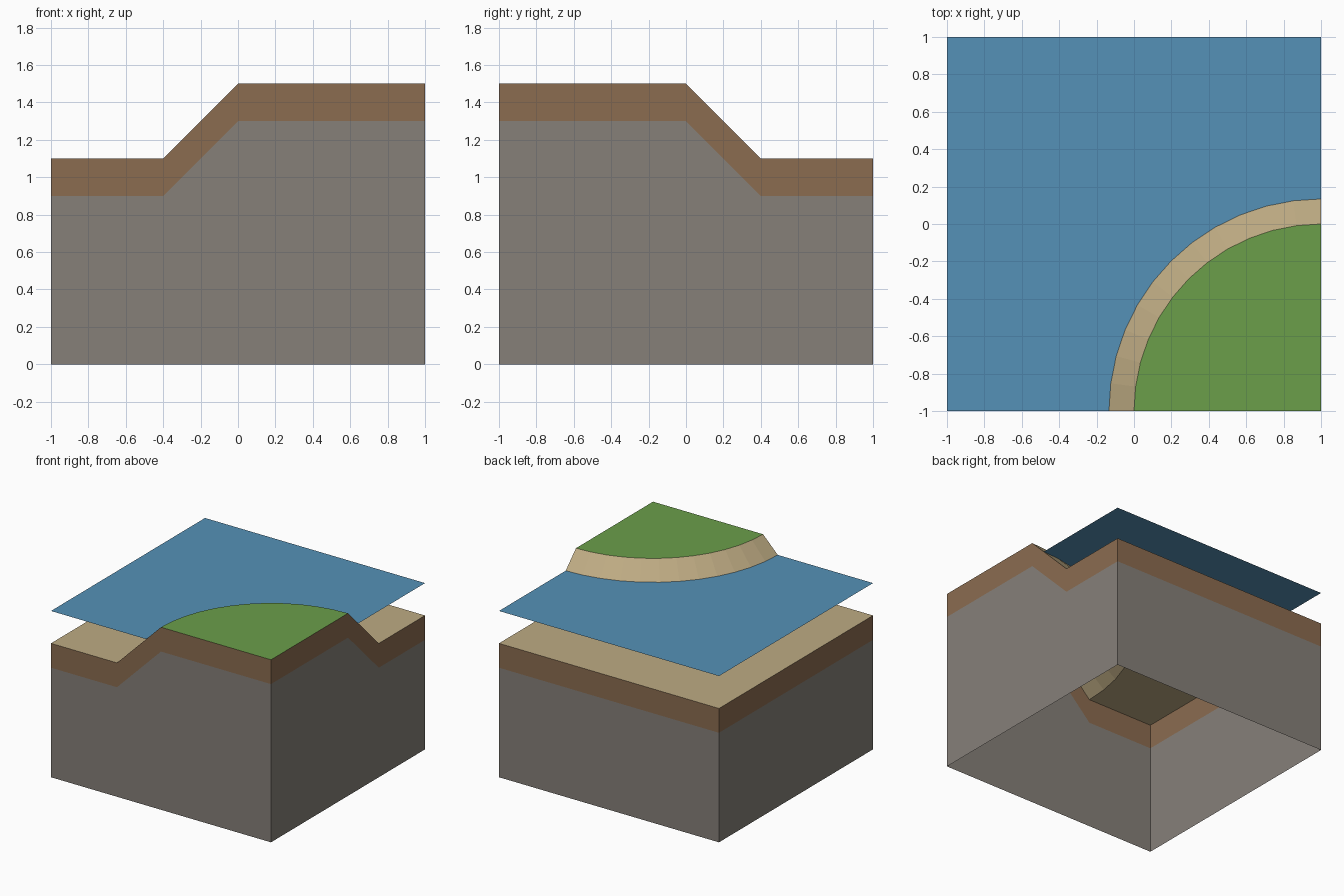
import bpy, bmesh, math

if "Cube" in bpy.data.objects:
    bpy.data.objects.remove(bpy.data.objects["Cube"])

SEGMENTS = 12            # facets around the quarter hill
HILL_Z, FLOOR_Z, WATER_Z, SOIL = 1.5, 1.1, 1.366, 0.2
HILL_R, FOOT_R = 1.0, 1.4


def linear(c):
    c /= 255
    return c / 12.92 if c <= 0.04045 else ((c + 0.055) / 1.055) ** 2.4


def material(name, rgb):
    mat = bpy.data.materials.new(name)
    mat.diffuse_color = (*[linear(c) for c in rgb], 1)
    mat.use_nodes = True
    mat.node_tree.nodes["Principled BSDF"].inputs["Base Color"].default_value = mat.diffuse_color
    return mat


def mesh_object(name, faces, mat):
    """Build one flat-shaded object from lists of face corners."""
    bm = bmesh.new()
    for corners in faces:
        bm.faces.new([bm.verts.new(p) for p in corners])
    bmesh.ops.remove_doubles(bm, verts=bm.verts, dist=1e-4)
    mesh = bpy.data.meshes.new(name)
    bm.to_mesh(mesh)
    bm.free()
    mesh.materials.append(mat)
    obj = bpy.data.objects.new(name, mesh)
    bpy.context.collection.objects.link(obj)


def strip(a, b):
    """Quads between two open rows of points."""
    return [(a[i], b[i], b[i + 1], a[i + 1]) for i in range(len(a) - 1)]


def arc(radius, z):
    """Quarter arc around the front right corner, from +y round to -x."""
    angles = [math.pi / 2 * (1 + i / SEGMENTS) for i in range(SEGMENTS + 1)]
    return [(1 + radius(a) * math.cos(a), -1 + radius(a) * math.sin(a), z)
            for a in angles]


grass = material("grass green", (107, 159, 74))
sand = material("sand", (190, 171, 131))
water = material("water blue", (85, 145, 183))
soil = material("soil brown", (139, 108, 80))
stone = material("stone grey", (134, 128, 121))

# Top surfaces: hill top, slope, and sea floor out to the square edge
crest = arc(lambda a: HILL_R, HILL_Z)
foot = arc(lambda a: FOOT_R, FLOOR_Z)
edge = arc(lambda a: 2 / max(abs(math.sin(a)), abs(math.cos(a))), FLOOR_Z)
mesh_object("grass_top", [[(1, -1, HILL_Z)] + crest], grass)
mesh_object("sand_slope", strip(foot, crest), sand)
mesh_object("sea_floor", strip(edge, foot), sand)

# Side walls: soil band follows the ground line, stone fills down to z = 0
rim = [(1, -1, HILL_Z), (1, 0, HILL_Z), (1, 0.4, FLOOR_Z), (1, 1, FLOOR_Z),
       (-1, 1, FLOOR_Z), (-1, -1, FLOOR_Z), (-0.4, -1, FLOOR_Z),
       (0, -1, HILL_Z), (1, -1, HILL_Z)]
soil_line = [(x, y, z - SOIL) for x, y, z in rim]
base_line = [(x, y, 0) for x, y, z in rim]
mesh_object("soil_band", strip(rim, soil_line), soil)
mesh_object("stone_walls", strip(soil_line, base_line), stone)

# Water sheet
mesh_object("water_surface", [[(-1, -1, WATER_Z), (1, -1, WATER_Z),
                               (1, 1, WATER_Z), (-1, 1, WATER_Z)]], water)
